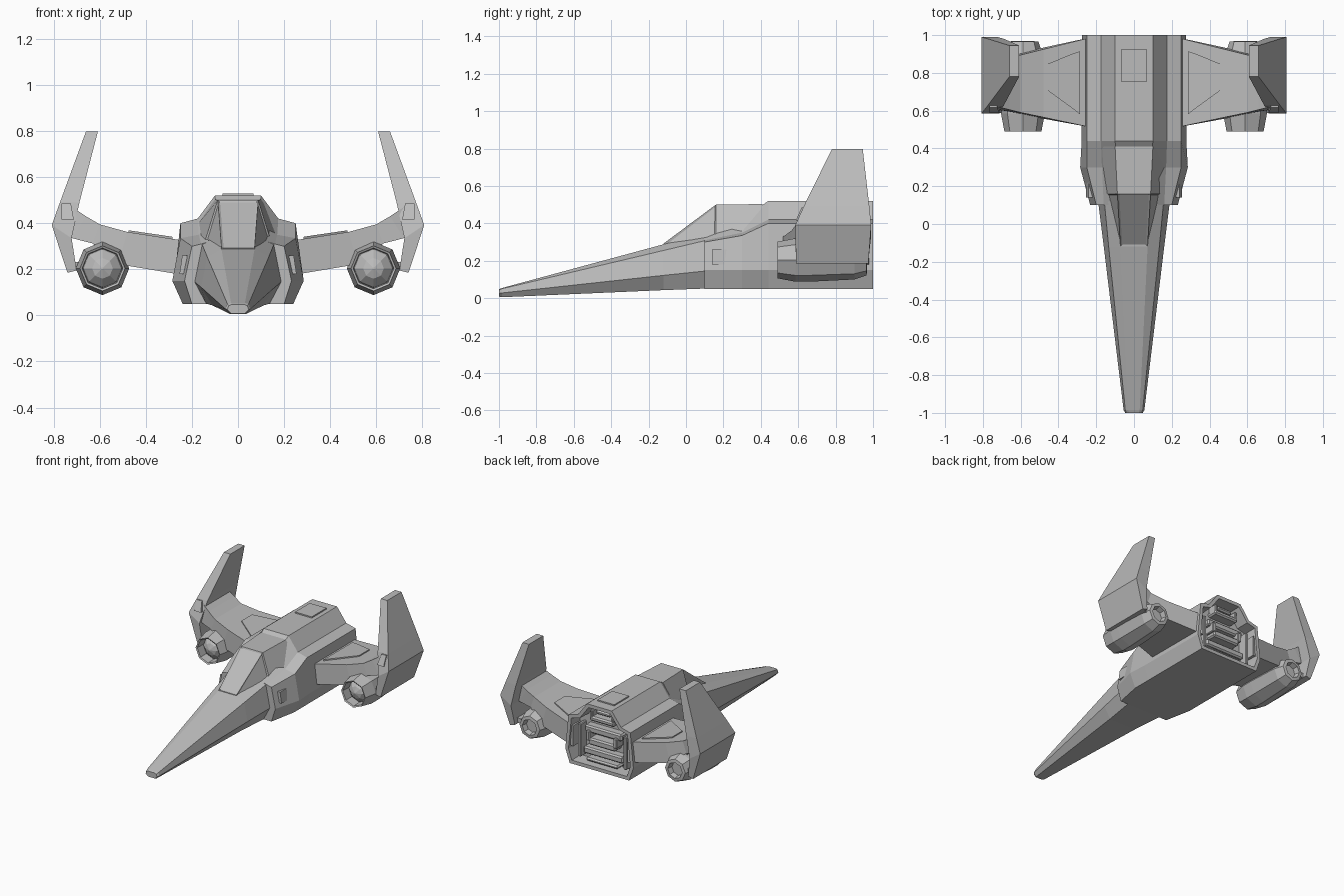
import bpy, bmesh, math
from mathutils import Vector

if "Cube" in bpy.data.objects:
    bpy.data.objects.remove(bpy.data.objects["Cube"])

hull = bpy.data.materials.new("hull_grey")
hull.diffuse_color = (0.5, 0.5, 0.5, 1)
hull.use_nodes = True
hull.node_tree.nodes["Principled BSDF"].inputs["Base Color"].default_value = hull.diffuse_color


def finish(name, bm, mirror=False):
    bmesh.ops.recalc_face_normals(bm, faces=bm.faces)
    me = bpy.data.meshes.new(name)
    bm.to_mesh(me)
    bm.free()
    me.materials.append(hull)
    ob = bpy.data.objects.new(name, me)
    bpy.context.collection.objects.link(ob)
    if mirror:
        ob.modifiers.new("mirror", 'MIRROR')
    return ob


def loft(rings, caps=True):
    """Skin a list of closed rings; returns bmesh and the two cap faces."""
    bm = bmesh.new()
    rows = [[bm.verts.new(p) for p in r] for r in rings]
    n = len(rows[0])
    for a, b in zip(rows, rows[1:]):
        for i in range(n):
            j = (i + 1) % n
            bm.faces.new((a[i], a[j], b[j], b[i]))
    ends = [bm.faces.new(rows[0][::-1]), bm.faces.new(rows[-1])] if caps else []
    bmesh.ops.recalc_face_normals(bm, faces=bm.faces)
    return bm, ends


def section(y, half):
    """Full symmetric ring from right-half (x, z) points, bottom to top."""
    return [(x, y, z) for x, z in half] + [(-x, y, z) for x, z in half[::-1]]


def span(name, stations):
    """Mirrored part lofted over (point, point, y_front, y_back) stations."""
    rings = [[(a[0], f, a[1]), (a[0], b, a[1]), (c[0], b, c[1]), (c[0], f, c[1])]
             for a, c, f, b in stations]
    return finish(name, loft(rings)[0], True)


def box(name, centre, size, mirror=False, bevel=0.0):
    bm = bmesh.new()
    bmesh.ops.create_cube(bm, size=1)
    for v in bm.verts:
        v.co = Vector([c + s * k for c, s, k in zip(centre, size, v.co)])
    if bevel:
        bmesh.ops.bevel(bm, geom=bm.edges[:], offset=bevel, segments=1, affect='EDGES')
    return finish(name, bm, mirror)


# Long tapering nose with a blunt tip
bm, ends = loft([
    section(-1.0, [(.028, .008), (.046, .025), (.040, .042), (.026, .048)]),
    section(-.985, [(.033, .005), (.055, .028), (.046, .050), (.030, .054)]),
    section(-.12, [(.11, .043), (.160, .122), (.134, .255), (.072, .288)]),
    section(.12, [(.14, .052), (.190, .147), (.157, .312), (.085, .345)])])
finish("nose", bm)

# Main body with raised spine and recessed tail
bm, ends = loft([
    section(.10, [(.200, .05), (.232, .15), (.200, .30), (.160, .31), (.09, .33)]),
    section(.30, [(.240, .05), (.285, .15), (.250, .335), (.170, .35), (.09, .42)]),
    section(.44, [(.240, .05), (.277, .15), (.250, .40), (.175, .42), (.10, .52)]),
    section(1.0, [(.240, .05), (.275, .15), (.250, .40), (.175, .42), (.10, .52)])])
tail = ends[1]
bmesh.ops.inset_individual(bm, faces=[tail], thickness=.025, use_even_offset=True)
bmesh.ops.inset_individual(bm, faces=[tail], thickness=.004, depth=-.10, use_even_offset=True)
finish("body", bm)

# Canopy with inset window panes
bm, ends = loft([
    section(-.12, [(.085, .25), (.072, .292)]),
    section(.16, [(.150, .30), (.088, .50)]),
    section(.41, [(.172, .40), (.100, .503)])])
panes = [f for f in bm.faces if f not in ends and f.calc_center_median().y < .1
         and f.normal.z > 0]
bmesh.ops.inset_individual(bm, faces=panes, thickness=.014, depth=-.006)
finish("canopy", bm)

# Engine machinery inside the tail
for i, (z, w, h) in enumerate([(.455, .12, .03), (.405, .20, .035), (.315, .30, .05),
                               (.235, .22, .05), (.155, .32, .05), (.10, .26, .025)]):
    box(f"engine_block_{i}", (0, .925, z), (w, .07 + .03 * (i % 2), h), bevel=.01)
box("engine_post", (.185, .925, .22), (.025, .09, .24), True, .005)
box("engine_upper_post", (.085, .925, .43), (.02, .09, .07), True, .005)
box("engine_bracket", (.11, .94, .275), (.03, .08, .07), True, .005)

# Hull plates
box("spine_hatch", (0, .84, .522), (.135, .17, .014))
span("side_hatch", [((.23, .18), (.254, .18), .14, .26),
                    ((.22, .26), (.242, .26), .14, .26)])

# Wings rising outwards to the fins
span("wing", [((.22, .172), (.22, .322), .510, .99),
              ((.52, .222), (.48, .362), .565, .925),
              ((.63, .312), (.60, .395), .590, .895),
              ((.72, .335), (.66, .430), .605, .90),
              ((.75, .340), (.72, .470), .620, .90)])
span("wing_panel", [((.285, .322), (.285, .341), .58, .915),
                    ((.33, .330), (.33, .348), .615, .90),
                    ((.475, .350), (.475, .369), .72, .84)])

# Upswept wingtip fins, folded inward above and below the widest line
span("fin", [((.700, .195), (.740, .185), .588, .975),
             ((.722, .335), (.808, .392), .585, .99),
             ((.688, .490), (.772, .492), .630, .98),
             ((.608, .797), (.660, .797), .780, .945)])
span("fin_vent", [((.712, .415), (.765, .415), .587, .62),
                  ((.725, .485), (.765, .485), .618, .66)])

# Eight-sided engine pods with a domed intake and hollow exhaust
profile = [(.004, .508), (.045, .522), (.080, .555), (.085, .565), (.088, .495),
           (.098, .490), (.116, .585), (.116, .66), (.104, .90), (.082, .965),
           (.058, .968), (.050, .93), (.004, .93)]
rings = [[(.588 + r * math.cos(k * math.pi / 4), y, .204 + r * math.sin(k * math.pi / 4))
          for k in range(8)] for r, y in profile]
finish("engine_pod", loft(rings)[0], True)

# Struts tying the pods to the wings and fins
box("pod_pylon", (.59, .75, .31), (.07, .26, .06), True)
box("pod_strut", (.695, .77, .215), (.04, .34, .035), True)
